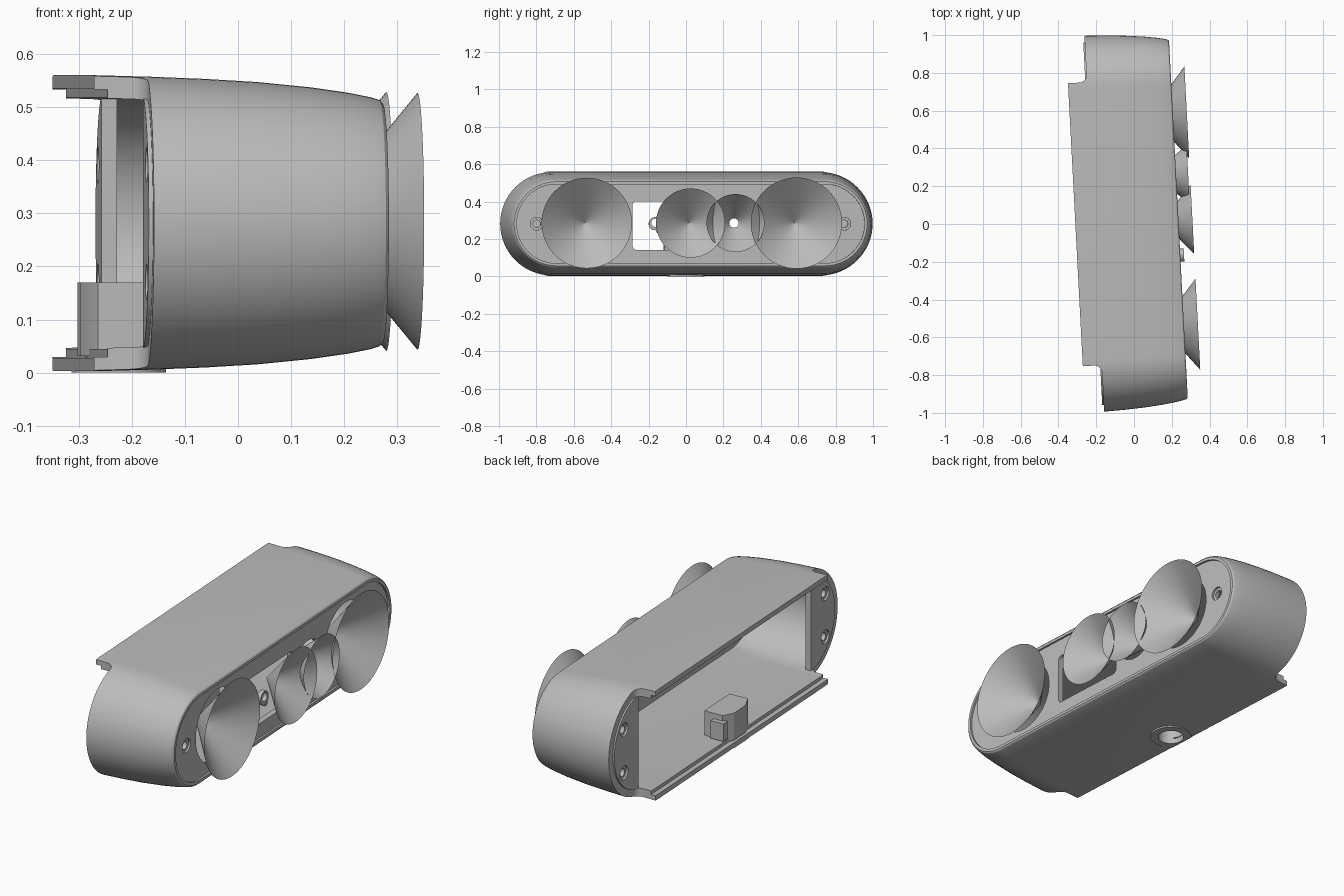
import bpy, bmesh
from math import sin, cos, pi, radians
from mathutils import Matrix, Vector

cube = bpy.data.objects.get("Cube")
if cube:
    bpy.data.objects.remove(cube)

STRAIGHT = 0.72          # half length of the straight run of the body
TILT, MID_Y, MID_Z = radians(3), 0.0125, 0.2815

grey = bpy.data.materials.new("plain grey")
grey.use_nodes = True
grey.diffuse_color = (0.5, 0.5, 0.5, 1)
grey.node_tree.nodes["Principled BSDF"].inputs["Base Color"].default_value = (0.5, 0.5, 0.5, 1)
parts = []


def add(name, bm, keep=True):
    bmesh.ops.recalc_face_normals(bm, faces=bm.faces)
    mesh = bpy.data.meshes.new(name)
    bm.to_mesh(mesh)
    bm.free()
    ob = bpy.data.objects.new(name, mesh)
    bpy.context.collection.objects.link(ob)
    if keep:
        mesh.materials.append(grey)
        parts.append(ob)
    else:
        ob.hide_render = True
    return ob


def stadium(x, h, n=32):
    ring = []
    for side in (1, -1):
        for i in range(n + 1):
            a = pi * i / n
            ring.append((x, side * (STRAIGHT + h * sin(a)), side * h * cos(a)))
    return ring


def loft(name, rings, closed=False, caps=True, keep=True):
    bm = bmesh.new()
    loops = [[bm.verts.new(p) for p in r] for r in rings]
    pairs = list(zip(loops, loops[1:])) + ([(loops[-1], loops[0])] if closed else [])
    for a, b in pairs:
        for i in range(len(a)):
            j = (i + 1) % len(a)
            bm.faces.new((a[i], a[j], b[j], b[i]))
    if caps and not closed:
        bm.faces.new(loops[0])
        bm.faces.new(loops[-1])
    return add(name, bm, keep)


def circle(x, r, y, z, n=64):
    return [(x, y + r * cos(2 * pi * i / n), z + r * sin(2 * pi * i / n)) for i in range(n)]


def rod(name, x0, x1, r, y, z=0.0, keep=True):
    return loft(name, [circle(x0, r, y, z), circle(x1, r, y, z)], keep=keep)


def upright(name, z0, z1, r, x, y, keep=True):
    ring = [(x + p[1], y + p[2]) for p in circle(0, r, 0, 0)]
    return loft(name, [[(*p, z) for p in ring] for z in (z0, z1)], keep=keep)


def box(name, lo, hi, keep=True, bevel=0.0, axis=2):
    lo, hi = Vector(lo), Vector(hi)
    bm = bmesh.new()
    bmesh.ops.create_cube(bm, size=1)
    for v in bm.verts:
        v.co = (lo + hi) / 2 + v.co * (hi - lo)
    if bevel:
        edges = [e for e in bm.edges if abs((e.verts[0].co - e.verts[1].co).normalized()[axis]) > 0.9]
        bmesh.ops.bevel(bm, geom=edges, offset=bevel, segments=6, profile=0.5, affect='EDGES')
    return add(name, bm, keep)


def cut(ob, cutters):
    for c in cutters:
        m = ob.modifiers.new("cut", 'BOOLEAN')
        m.object, m.operation, m.solver = c, 'DIFFERENCE', 'EXACT'
    bpy.context.view_layer.update()
    mesh = bpy.data.meshes.new_from_object(ob.evaluated_get(bpy.context.evaluated_depsgraph_get()))
    ob.modifiers.clear()
    ob.data = mesh
    for c in cutters:
        bpy.data.objects.remove(c)


def screw_hole(x_face, inward, y, z=0.0):
    # stepped hole: wide shallow seat and narrow through hole
    return [rod("seat_cutter", x_face - inward * 0.02, x_face + inward * 0.01, 0.034, y, z, False),
            rod("hole_cutter", x_face - inward * 0.05, x_face + inward * 0.08, 0.02, y, z, False)]


MOUNT_X = -0.235


def mount_hole():
    return upright("mount_cutter", -0.4, -0.15, 0.062, MOUNT_X, 0, False)


# Body shell: outer skin, front lip, inner wall and stepped back edge
profile = [(-0.31, 0.279), (-0.2, 0.276), (-0.1, 0.272), (0, 0.266), (0.1, 0.256), (0.17, 0.246),
           (0.215, 0.237), (0.23, 0.232), (0.236, 0.225), (0.236, 0.211), (0.19, 0.211), (0.1, 0.225),
           (-0.1, 0.235), (-0.285, 0.237), (-0.285, 0.254), (-0.31, 0.254)]
shell = loft("body_shell", [stadium(x, h) for x, h in profile], closed=True)
notches = [box("notch_cutter", (-0.5, min(s * 0.75, s * 1.3), -0.5),
               (-0.21, max(s * 0.75, s * 1.3), 0.5), False, 0.04) for s in (1, -1)]
cut(shell, notches + [mount_hole()])

# Front panel with lens openings, sensor window and screw holes
lenses = [("lower_lens_cone", -0.56, 0.242, 0.31, 0.112, 0.0),
          ("middle_lens_cone", -0.004, 0.185, 0.31, 0.15, 0.0),
          ("small_lens_cone", 0.237, 0.155, 0.30, 0.14, 0.025),
          ("upper_lens_cone", 0.5625, 0.244, 0.31, 0.112, 0.0)]
panel = loft("front_panel", [stadium(0.195, 0.212), stadium(0.226, 0.212)])
holes = [rod("lens_cutter", 0.1, 0.4, 0.75 * r, y, 0, False) for _, y, r, *_ in lenses if r != 0.185]
holes.append(box("window_cutter", (0.1, -0.31, -0.14), (0.4, 0.1, 0.12), False, 0.02, axis=0))
for s in (1, -1):
    holes += screw_hole(0.226, -1, s * 0.823)
cut(panel, holes)

# Lens cones, open toward the front
for name, y, r, x_rim, x_tip, r_tip in lenses:
    loft(name, [circle(x_rim, r, y, 0.0035), circle(x_tip, max(r_tip, 0.001), y, 0.0035)], caps=False)

# Small sensor in the window
sensor = rod("sensor_ring", 0.235, 0.256, 0.035, -0.19)
cut(sensor, [rod("sensor_cutter", 0.2, 0.3, 0.022, -0.19, 0.005, False)])
rod("sensor_dot", 0.235, 0.25, 0.016, -0.17, -0.035)

# End plates closing the rounded ends of the open back
for side, s in (("left", 1), ("right", -1)):
    plate = loft(side + "_end_plate", [stadium(-0.218, 0.24), stadium(-0.188, 0.24)])
    tools = [box("middle_cutter", (-0.4, min(-s * 1.2, s * 0.75), -0.5),
                 (0, max(-s * 1.2, s * 0.75), 0.5), False)]
    for z in (-0.11, 0.11):
        tools += screw_hole(-0.218, 1, s * 0.875, z)
    cut(plate, tools)

# Mount block on the floor, with a clip and a ring under the body
outline = [(-0.3, -0.05), (-0.3, 0.05), (-0.27, 0.1), (-0.17, 0.1), (-0.17, -0.12), (-0.27, -0.12)]
block = loft("mount_block", [[(x, y, z) for x, y in outline] for z in (-0.25, -0.112)])
cut(block, [mount_hole()])
box("mount_clip", (-0.29, 0.09, -0.23), (-0.22, 0.125, -0.14))
ring = upright("mount_ring", -MID_Z, -0.27, 0.1, MOUNT_X, 0)
cut(ring, [box("ring_edge_cutter", (-0.5, -0.5, -0.4), (-0.31, 0.5, 0), False), mount_hole()])

# Place the whole body, slightly turned, and shade it
place = Matrix.Rotation(TILT, 4, 'Z') @ Matrix.Translation((0, MID_Y, MID_Z))
bpy.ops.object.select_all(action='DESELECT')
for ob in parts:
    ob.data.transform(place)
    ob.select_set(True)
bpy.context.view_layer.objects.active = shell
bpy.ops.object.shade_smooth_by_angle(angle=radians(30))
